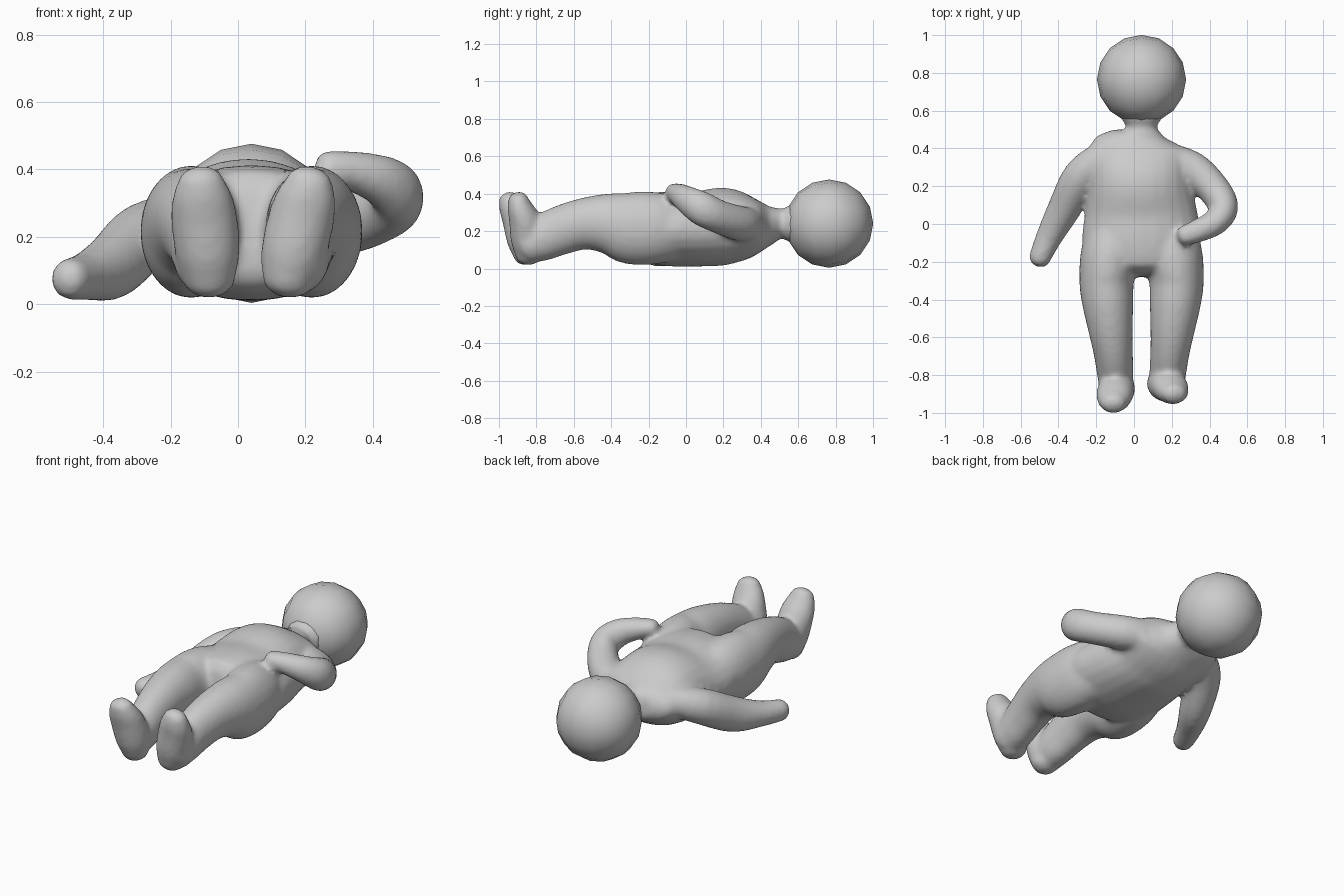
import bpy, bmesh, math
from mathutils import Vector

if "Cube" in bpy.data.objects:
    bpy.data.objects.remove(bpy.data.objects["Cube"])

SIDES = 24


def spline(rows, steps=4):
    """Catmull-Rom through rows of (x, y, z, half width, half depth)."""
    pts = [rows[0]] + list(rows) + [rows[-1]]
    out = []
    for i in range(1, len(pts) - 2):
        a, b, c, d = pts[i - 1:i + 3]
        for s in range(steps):
            t = s / steps
            out.append([0.5 * (2 * q + (r - p) * t + (2 * p - 5 * q + 4 * r - u) * t * t
                               + (3 * q - p - 3 * r + u) * t ** 3)
                        for p, q, r, u in zip(a, b, c, d)])
    out.append(list(rows[-1]))
    return out


def loft(bm, rows, up=(0, 0, 1), dome=0.8):
    """Tube of elliptical rings along a path, with domed ends."""
    rows = spline(rows)
    P = [Vector(r[:3]) for r in rows]
    n = len(P)
    tans = [(P[min(i + 1, n - 1)] - P[max(i - 1, 0)]).normalized() for i in range(n)]
    rings = [(P[i], tans[i], rows[i][3], rows[i][4]) for i in range(n)]

    def cap(i, sign):
        p, t, a, b = rings[i]
        h = dome * min(a, b)
        return [(p + t * sign * h * math.sin(k), t, a * math.cos(k), b * math.cos(k))
                for k in (0.4, 0.8, 1.2, 1.45)]
    rings = cap(0, -1)[::-1] + rings + cap(n - 1, 1)
    prev = None
    for p, t, a, b in rings:
        side = t.cross(Vector(up)).normalized()
        top = side.cross(t)
        ring = []
        for k in range(SIDES):
            g = 2 * math.pi * k / SIDES
            ring.append(bm.verts.new(p + side * a * math.cos(g) + top * b * math.sin(g)))
        if prev:
            for k in range(SIDES):
                j = (k + 1) % SIDES
                bm.faces.new((prev[k], prev[j], ring[j], ring[k]))
        else:
            bm.faces.new(ring[::-1])
        prev = ring
    bm.faces.new(prev)


def make(name, bm):
    bmesh.ops.recalc_face_normals(bm, faces=bm.faces)
    me = bpy.data.meshes.new(name)
    bm.to_mesh(me)
    bm.free()
    for f in me.polygons:
        f.use_smooth = True
    ob = bpy.data.objects.new(name, me)
    bpy.context.collection.objects.link(ob)
    return ob


body = bmesh.new()

# torso and neck
loft(body, [(.04, -.26, .22, .20, .14), (.04, -.22, .217, .27, .18),
            (.04, -.10, .213, .315, .20), (.037, .05, .21, .30, .20),
            (.03, .20, .225, .275, .208), (.03, .32, .225, .272, .178),
            (.03, .41, .23, .262, .128), (.035, .455, .235, .19, .10),
            (.04, .485, .24, .108, .086), (.04, .515, .24, .08, .08),
            (.04, .57, .24, .12, .11)], dome=.12)

# legs and upright feet, mirrored about the body axis
AXIS = .04
LEG = [(.13, .02, .21, .13, .15), (.165, -.15, .215, .155, .192),
       (.185, -.30, .217, .145, .194),
       (.178, -.42, .24, .136, .163), (.165, -.55, .238, .119, .138),
       (.15, -.68, .20, .104, .131), (.14, -.78, .155, .098, .12),
       (.14, -.84, .125, .09, .10)]
FOOT = [(.125, -.853, .075, .078, .072), (.13, -.867, .15, .096, .09),
        (.14, -.895, .25, .099, .086), (.147, -.93, .32, .089, .07),
        (.15, -.948, .365, .07, .056)]
for s, dy, lean in ((-1, 0, 0), (1, .055, .2)):
    loft(body, [(AXIS + s * x, y, z, a, b) for x, y, z, a, b in LEG])
    loft(body, [(AXIS + s * x + lean * (z - .2) * .7, y + dy * z / .4, z, a, b)
                for x, y, z, a, b in FOOT], up=(0, 1, 0))

# straight arm
loft(body, [(-.15, .37, .25, .08, .08), (-.275, .255, .205, .099, .10),
            (-.37, .08, .115, .088, .10), (-.45, -.07, .083, .07, .072),
            (-.50, -.182, .075, .058, .062)])
# bent arm with the hand over the hip
loft(body, [(.18, .35, .24, .08, .09), (.31, .29, .24, .094, .095),
            (.425, .18, .275, .087, .09), (.473, .085, .32, .08, .092),
            (.43, .01, .365, .07, .077), (.34, -.035, .395, .063, .06),
            (.265, -.062, .41, .054, .047)])

ob = make("body", body)
# fuse the parts into one soft skin
rm = ob.modifiers.new("fuse", 'REMESH')
rm.mode = 'VOXEL'
rm.voxel_size = .014
rm.use_smooth_shade = True
sm = ob.modifiers.new("soften", 'SMOOTH')
sm.factor = .5
sm.iterations = 10

# head: coarse ball made from a subdivided cube
bm = bmesh.new()
bmesh.ops.create_cube(bm, size=2)
bmesh.ops.subdivide_edges(bm, edges=bm.edges[:], cuts=3, use_grid_fill=True)
for v in bm.verts:
    d = Vector([math.tan(c * math.pi / 4) for c in v.co]).normalized()
    v.co = Vector((.04, .765, .24)) + d * .236
make("head", bm)
